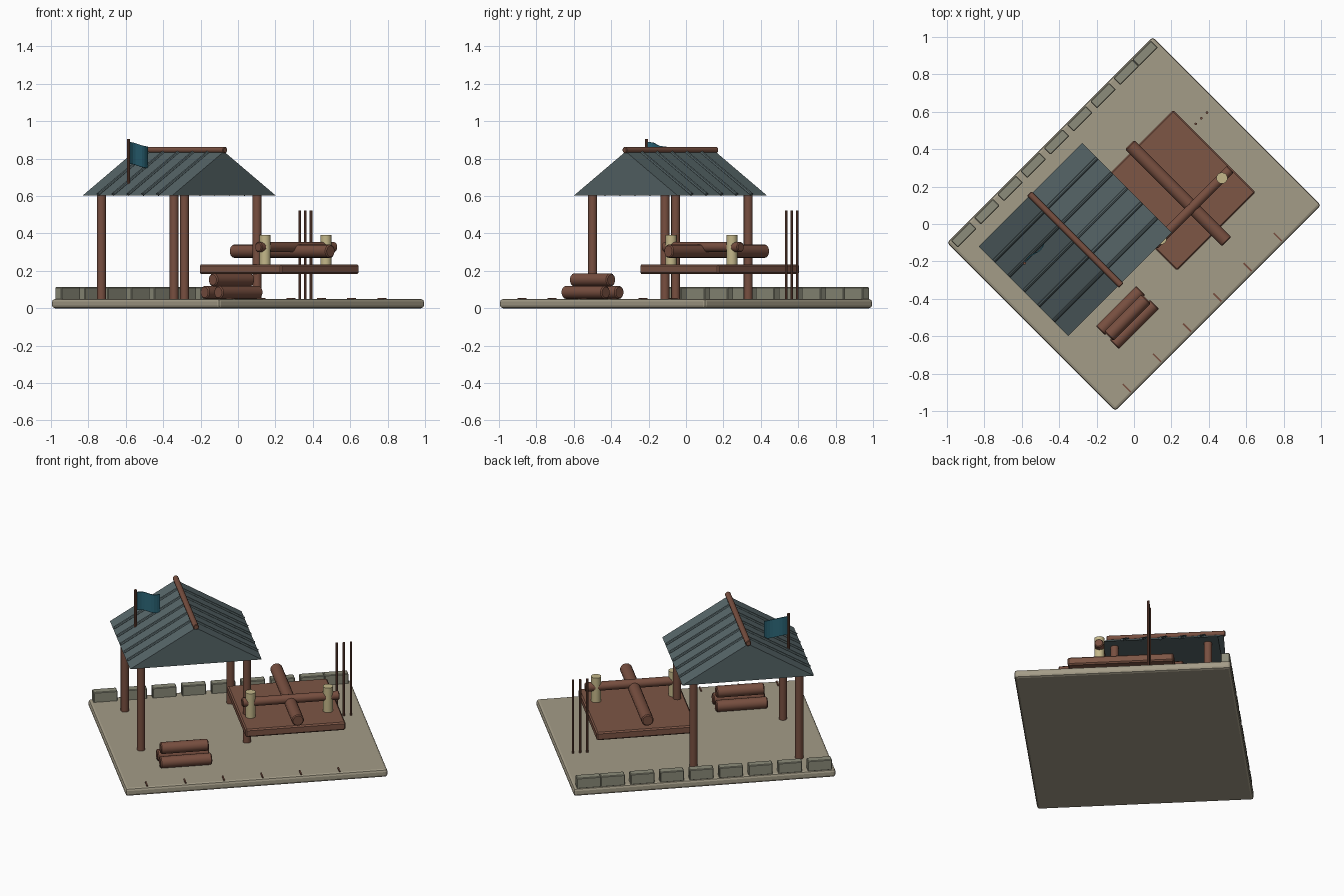
import bpy, bmesh, math
from mathutils import Matrix, Vector

if "Cube" in bpy.data.objects:
    bpy.data.objects.remove(bpy.data.objects["Cube"])

# Everything is laid out in a frame (u, v, z) turned 45 degrees about z
TURN = Matrix.Rotation(math.radians(45), 4, 'Z')


def material(name, rgb):
    m = bpy.data.materials.new(name)
    lin = [c / 12.92 if c <= 0.04045 else ((c + 0.055) / 1.055) ** 2.4 for c in rgb]
    m.diffuse_color = (*lin, 1)
    m.use_nodes = True
    m.node_tree.nodes["Principled BSDF"].inputs["Base Color"].default_value = m.diffuse_color
    return m


SAND = material("sand ground", (0.64, 0.61, 0.53))
STONE = material("grey stone", (0.55, 0.55, 0.48))
TIMBER = material("timber", (0.47, 0.31, 0.25))
PLANK = material("plank", (0.49, 0.335, 0.27))
SLATE = material("slate", (0.34, 0.40, 0.41))
CLOTH = material("teal cloth", (0.17, 0.40, 0.47))
PALE = material("pale wood", (0.77, 0.72, 0.54))


def finish(name, bm, mat, bevel=0, smooth=False, segments=1):
    me = bpy.data.meshes.new(name)
    bmesh.ops.recalc_face_normals(bm, faces=bm.faces)
    bm.to_mesh(me)
    bm.free()
    me.transform(TURN)
    me.materials.append(mat)
    ob = bpy.data.objects.new(name, me)
    bpy.context.collection.objects.link(ob)
    if bevel:
        mod = ob.modifiers.new("edge", 'BEVEL')
        mod.width, mod.segments = bevel, segments
        mod.limit_method, mod.angle_limit = 'ANGLE', math.radians(50)
    if smooth:
        bpy.ops.object.select_all(action='DESELECT')
        ob.select_set(True)
        bpy.context.view_layer.objects.active = ob
        bpy.ops.object.shade_smooth_by_angle(angle=math.radians(40))
    return ob


def box(name, u, v, z, mat, bevel=0, segments=1):
    """Box from (min, max) ranges."""
    bm = bmesh.new()
    mid = [(a + b) / 2 for a, b in (u, v, z)]
    size = [b - a for a, b in (u, v, z)]
    bmesh.ops.create_cube(bm, size=1, matrix=Matrix.LocRotScale(Vector(mid), None, Vector(size)))
    return finish(name, bm, mat, bevel, segments=segments)


def rod(name, a, b, r, mat, bevel=0, sides=14):
    """Round bar between two points."""
    a, b = Vector(a), Vector(b)
    d = b - a
    m = Matrix.Translation((a + b) / 2) @ d.to_track_quat('Z', 'Y').to_matrix().to_4x4()
    bm = bmesh.new()
    bmesh.ops.create_cone(bm, cap_ends=True, segments=sides, radius1=r, radius2=r,
                          depth=d.length, matrix=m)
    return finish(name, bm, mat, bevel, smooth=True)


# Ground slab
box("ground_slab", (-0.778, 0.778), (-0.636, 0.636), (0, 0.05), SAND, 0.015, 2)

# Row of stones along the back edge
for i, u in enumerate([-0.685 + 0.1756 * k for k in range(8)] + [0.687]):
    box(f"wall_stone_{i}", (u - 0.071, u + 0.071), (0.577, 0.628), (0.045, 0.113), STONE, 0.004)

# Small wooden markers along the front edge
for i in range(6):
    u = -0.648 + 0.2286 * i
    box(f"edge_marker_{i}", (u - 0.004, u + 0.004), (-0.622, -0.562), (0.048, 0.056), TIMBER)

# Shelter posts
UC, VC = -0.281, 0.163
for su in (-1, 1):
    for sv in (-1, 1):
        u, v = UC + su * 0.314, VC + sv * 0.274
        rod(f"shelter_post_{su}_{sv}", (u, v, 0.045), (u, v, 0.615), 0.024, TIMBER)

# Gabled roof body: triangular prism
HALF, V0, V1, EAVE, TOP = 0.391, -0.175, 0.502, 0.603, 0.838
bm = bmesh.new()
tri = [bm.verts.new((UC + du, V0, z)) for du, z in ((-HALF, EAVE), (HALF, EAVE), (0, TOP))]
gable = bm.faces.new(tri)
ext = bmesh.ops.extrude_face_region(bm, geom=[gable])
bmesh.ops.translate(bm, vec=(0, V1 - V0, 0),
                    verts=[e for e in ext["geom"] if isinstance(e, bmesh.types.BMVert)])
if not any(len(f.verts) == 3 and f.calc_center_median().y < V0 + 0.01 for f in bm.faces):
    bm.faces.new(tri)
finish("roof", bm, SLATE)

# Roof battens running down both slopes, and the ridge pole
for s in (-1, 1):
    for i in range(1, 6):
        v = V0 + (V1 - V0) * i / 6
        rod(f"roof_batten_{s}_{i}", (UC, v, TOP), (UC + s * (HALF - 0.005), v, EAVE + 0.006),
            0.010, SLATE, sides=8)
rod("ridge_pole", (UC, V0 - 0.01, 0.846), (UC, V1 + 0.01, 0.846), 0.017, TIMBER, 0.004)

# Flag pole and waving flag
FU, FV = -0.562, 0.265
rod("flag_pole", (FU, FV, 0.66), (FU, FV, 0.905), 0.008, TIMBER, sides=8)
bm = bmesh.new()
N = 8
rows = []
for i in range(N + 1):
    t = i / N
    wave = 0.008 * math.sin(t * math.tau)
    sag = -0.022 * t + 0.004 * math.sin(t * math.tau)
    rows.append([[bm.verts.new((FU + 0.145 * t, FV + wave + w, z + sag)) for z in (0.772, 0.888)]
                 for w in (-0.003, 0.003)])
for p, q in zip(rows, rows[1:]):
    for w in (0, 1):
        bm.faces.new((p[w][0], q[w][0], q[w][1], p[w][1]))
    for e in (0, 1):
        bm.faces.new((p[0][e], q[0][e], q[1][e], p[1][e]))
for p in (rows[0], rows[-1]):
    bm.faces.new((p[0][0], p[0][1], p[1][1], p[1][0]))
finish("flag", bm, CLOTH)

# Raised work platform
box("platform", (-0.014, 0.58), (-0.339, 0.283), (0.183, 0.234), PLANK, 0.008)

# Crossed logs on the platform and their pale uprights
rod("thick_log", (0.283, 0.316, 0.305), (0.283, -0.417, 0.305), 0.036, TIMBER, 0.006)
rod("cross_log", (-0.005, -0.157, 0.327), (0.572, -0.157, 0.327), 0.027, TIMBER, 0.005)
for i, u in enumerate((0.046, 0.506)):
    rod(f"pale_upright_{i}", (u, -0.159, 0.23), (u, -0.159, 0.392), 0.030, PALE)

# Stacked logs
PU, PV = -0.378, -0.329
for i, (dv, z, half) in enumerate(((-0.052, 0.085, 0.153), (0.052, 0.085, 0.153), (0, 0.152, 0.142))):
    rod(f"stacked_log_{i}", (PU - half, PV + dv, z), (PU + half, PV + dv, z), 0.035, TIMBER, 0.006)

# Three tall slim poles
for i in range(3):
    u = 0.612 + 0.0424 * i
    rod(f"slim_pole_{i}", (u, 0.145, 0.045), (u, 0.145, 0.522), 0.007, TIMBER, sides=8)
